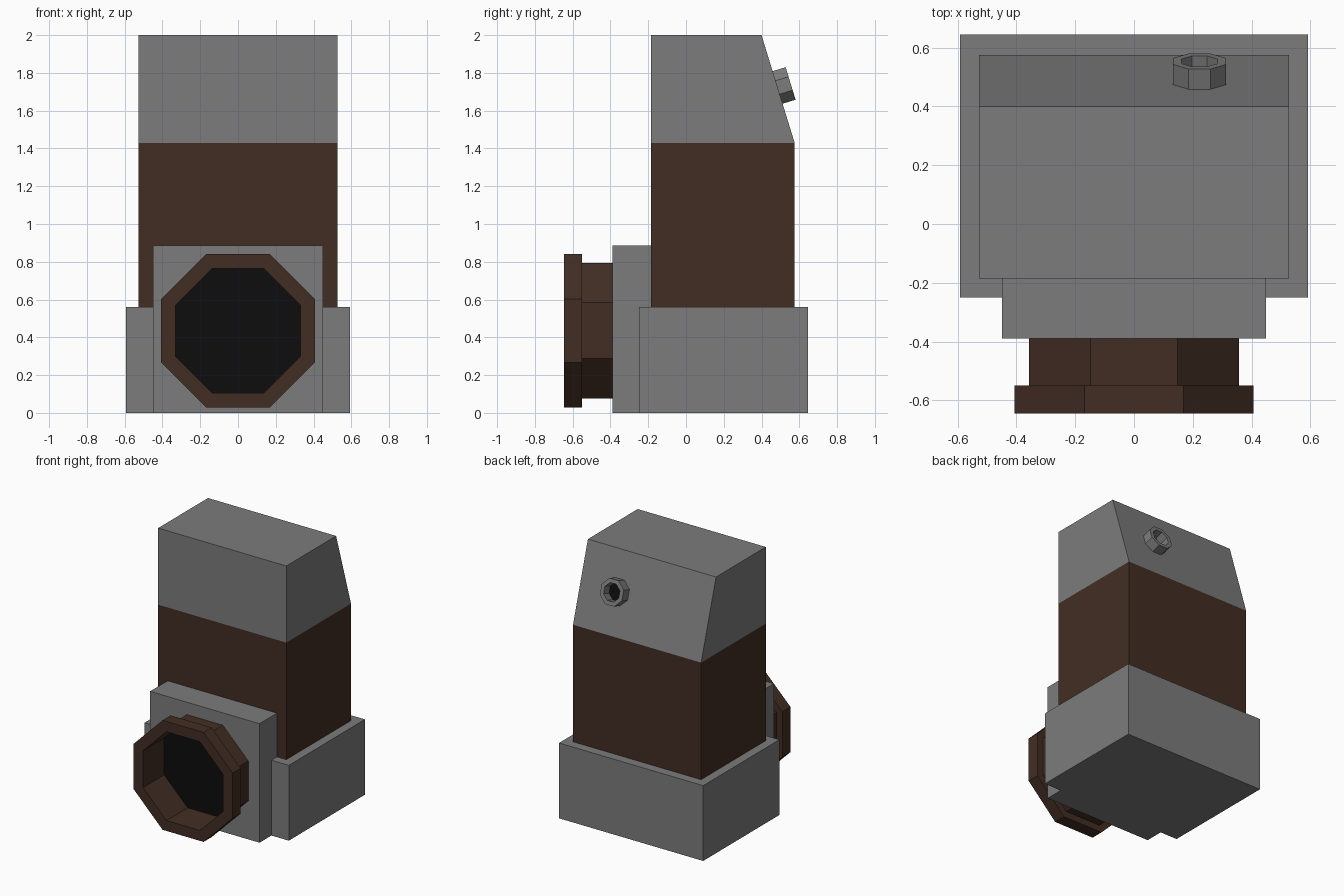
import bpy, bmesh, math
from mathutils import Vector

if "Cube" in bpy.data.objects:
    bpy.data.objects.remove(bpy.data.objects["Cube"])


def material(name, rgb):
    m = bpy.data.materials.new(name)
    m.diffuse_color = (*rgb, 1)
    m.use_nodes = True
    m.node_tree.nodes["Principled BSDF"].inputs["Base Color"].default_value = m.diffuse_color
    return m


GREY = material("stone grey", (0.2, 0.2, 0.2))
BROWN = material("dark brown", (0.055, 0.027, 0.0175))
BLACK = material("black", (0.004, 0.004, 0.004))


def finish(bm, name, mats):
    mesh = bpy.data.meshes.new(name)
    bm.to_mesh(mesh)
    bm.free()
    for m in mats:
        mesh.materials.append(m)
    obj = bpy.data.objects.new(name, mesh)
    bpy.context.collection.objects.link(obj)
    return obj


def prism(profile, half_width):
    """Extrude a (y, z) profile across x."""
    bm = bmesh.new()
    face = bm.faces.new([bm.verts.new((-half_width, y, z)) for y, z in profile])
    ext = bmesh.ops.extrude_face_region(bm, geom=[face])
    verts = [g for g in ext["geom"] if isinstance(g, bmesh.types.BMVert)]
    bmesh.ops.translate(bm, verts=verts, vec=(2 * half_width, 0, 0))
    bmesh.ops.recalc_face_normals(bm, faces=bm.faces[:])
    return bm


def box(name, half_width, y0, y1, z0, z1, mat):
    finish(prism([(y0, z0), (y1, z0), (y1, z1), (y0, z1)], half_width), name, [mat])


def octagon_pipe(name, base, axis, steps, mat):
    """Loft octagons (apothem, height) along axis; the last one is a black floor."""
    bm = bmesh.new()
    n = Vector(axis).normalized()
    u = Vector((1, 0, 0))
    v = n.cross(u)
    rings = []
    for apothem, h in steps:
        r = apothem / math.cos(math.pi / 8)
        angles = [math.pi / 8 + k * math.pi / 4 for k in range(8)]
        rings.append([bm.verts.new(Vector(base) + n * h + r * (math.cos(a) * u + math.sin(a) * v))
                      for a in angles])
    for a, b in zip(rings, rings[1:]):
        for j in range(8):
            k = (j + 1) % 8
            bm.faces.new((a[j], a[k], b[k], b[j]))
    bm.faces.new(rings[-1]).material_index = 1
    finish(bm, name, [mat, BLACK])


# Base block and front mounting plate
box("base_block", 0.593, -0.25, 0.645, 0, 0.56, GREY)
box("front_plate", 0.45, -0.39, -0.185, 0, 0.885, GREY)

# Tower with sloped back; brown below, grey above
SEAM = 1.43
tower = prism([(-0.185, 0.56), (0.575, 0.56), (0.575, SEAM), (0.40, 2), (-0.185, 2)], 0.527)
bmesh.ops.bisect_plane(tower, geom=tower.verts[:] + tower.edges[:] + tower.faces[:],
                       plane_co=(0, 0, SEAM), plane_no=(0, 0, 1))
for f in tower.faces:
    f.material_index = 1 if f.calc_center_median().z < SEAM else 0
finish(tower, "tower", [GREY, BROWN])

# Flanged octagonal pipe at the front
octagon_pipe("front_pipe", (0, -0.39, 0.435), (0, -1, 0),
             [(0.358, 0), (0.358, 0.16), (0.407, 0.16), (0.407, 0.255),
              (0.33, 0.255), (0.33, 0.006)], BROWN)

# Small outlet on the sloped back
octagon_pipe("back_outlet", (0.223, 0.485, 1.723), (0, 0.57, 0.175),
             [(0.09, -0.005), (0.09, 0.072), (0.062, 0.072), (0.062, 0.004)], GREY)
